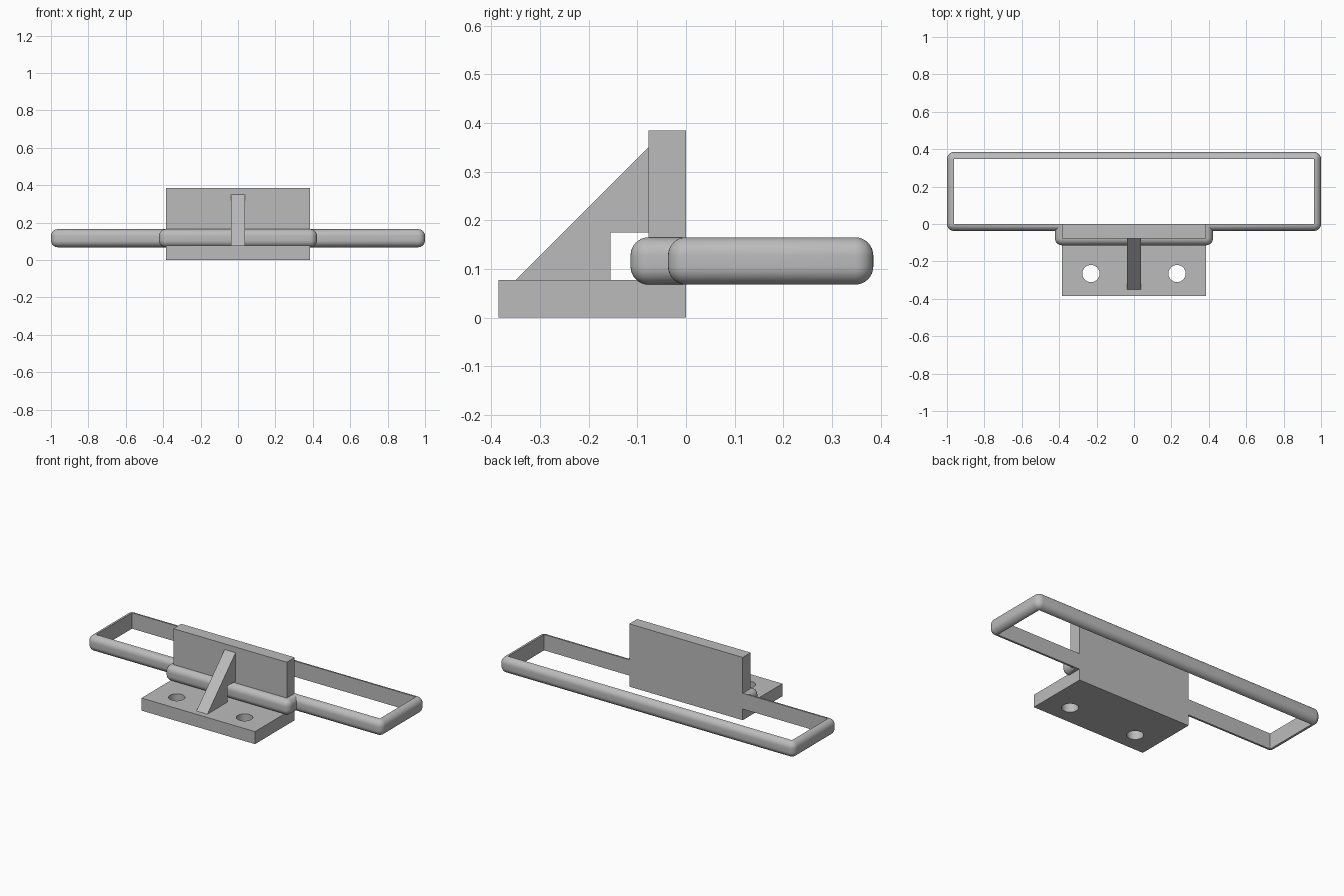
import bpy, bmesh, math
from mathutils import Vector

cube = bpy.data.objects.get("Cube")
if cube:
    bpy.data.objects.remove(cube, do_unlink=True)

steel = bpy.data.materials.new("grey steel")
steel.use_nodes = True
GREY = (0.5, 0.5, 0.5, 1)
steel.diffuse_color = GREY
steel.node_tree.nodes["Principled BSDF"].inputs["Base Color"].default_value = GREY


def finish(bm, name):
    bmesh.ops.remove_doubles(bm, verts=bm.verts[:], dist=1e-5)
    bmesh.ops.recalc_face_normals(bm, faces=bm.faces[:])
    mesh = bpy.data.meshes.new(name)
    bm.to_mesh(mesh)
    bm.free()
    mesh.materials.append(steel)
    ob = bpy.data.objects.new(name, mesh)
    bpy.context.collection.objects.link(ob)
    return ob


def smooth(ob):
    bpy.ops.object.select_all(action='DESELECT')
    ob.select_set(True)
    bpy.context.view_layer.objects.active = ob
    bpy.ops.object.shade_smooth_by_angle(angle=math.radians(35))


def extrude_yz(name, profile, half):
    """Extrude a side profile of (y, z) points across x."""
    bm = bmesh.new()
    face = bm.faces.new([bm.verts.new((-half, y, z)) for y, z in profile])
    new = bmesh.ops.extrude_face_region(bm, geom=[face])["geom"]
    verts = [g for g in new if isinstance(g, bmesh.types.BMVert)]
    bmesh.ops.translate(bm, verts=verts, vec=(2 * half, 0, 0))
    return finish(bm, name)


W, T = 0.385, 0.077    # bracket half width, plate thickness

# L-shaped bracket: base plate and upright in one piece
bracket = extrude_yz("bracket", [(-W, 0), (0, 0), (0, W), (-T, W), (-T, T), (-W, T)], W)

# Screw holes through the base
for side, x in (("left", 0.23), ("right", -0.23)):
    bm = bmesh.new()
    bmesh.ops.create_cone(bm, cap_ends=True, segments=48, radius1=0.046,
                          radius2=0.046, depth=0.3)
    bmesh.ops.translate(bm, verts=bm.verts[:], vec=(x, -0.265, 0.04))
    cutter = finish(bm, side + "_hole_cutter")
    cutter.hide_render = True
    cutter.hide_set(True)
    mod = bracket.modifiers.new(side + "_hole", 'BOOLEAN')
    mod.operation, mod.solver, mod.object = 'DIFFERENCE', 'EXACT', cutter

# Apply the cuts, then discard the cutters
bpy.context.view_layer.update()
cut = bpy.data.meshes.new_from_object(
    bracket.evaluated_get(bpy.context.evaluated_depsgraph_get()))
bracket.modifiers.clear()
bracket.data = cut
for ob in [o for o in bpy.data.objects if o.name.endswith("_hole_cutter")]:
    bpy.data.objects.remove(ob, do_unlink=True)
smooth(bracket)

# Gusset, notched where the hoop passes
extrude_yz("gusset", [(-0.35, T), (-T, 0.35), (-T, 0.175), (-0.155, 0.175), (-0.155, T)], 0.037)

# Hoop: flat inside, rounded outside, stepping around the upright
R, LOW, HIGH = 0.037, 0.068, 0.165
quarter = [math.pi / 2 * i / 8 for i in range(9)]
section = [(R * math.sin(a), LOW + R - R * math.cos(a)) for a in quarter]
section += [(d, LOW + HIGH - z) for d, z in reversed(section)]

half_path = [(W, -T), (W, 0), (0.963, 0), (0.963, 0.348)]
path = [Vector(p) for p in half_path]
path += [Vector((-x, y)) for x, y in reversed(half_path)]

# Each station is a path point with its outward offset direction
stations = []
for i, p in enumerate(path):
    d1 = (p - path[i - 1]).normalized()
    d2 = (path[(i + 1) % len(path)] - p).normalized()
    n1, n2 = Vector((d1.y, -d1.x)), Vector((d2.y, -d2.x))
    if d1.cross(d2) > 0:      # outer corner turns round
        stations += [(p, n1 * math.cos(a) + n2 * math.sin(a)) for a in quarter]
    else:                     # inner corner is mitred
        stations.append((p, n1 + n2))

bm = bmesh.new()
rings = [[bm.verts.new((p.x + n.x * d, p.y + n.y * d, z)) for d, z in section]
         for p, n in stations]
for i, a in enumerate(rings):
    b = rings[(i + 1) % len(rings)]
    for j in range(len(section)):
        k = (j + 1) % len(section)
        bm.faces.new((a[j], a[k], b[k], b[j]))
bmesh.ops.dissolve_degenerate(bm, dist=1e-5, edges=bm.edges[:])
smooth(finish(bm, "hoop"))
